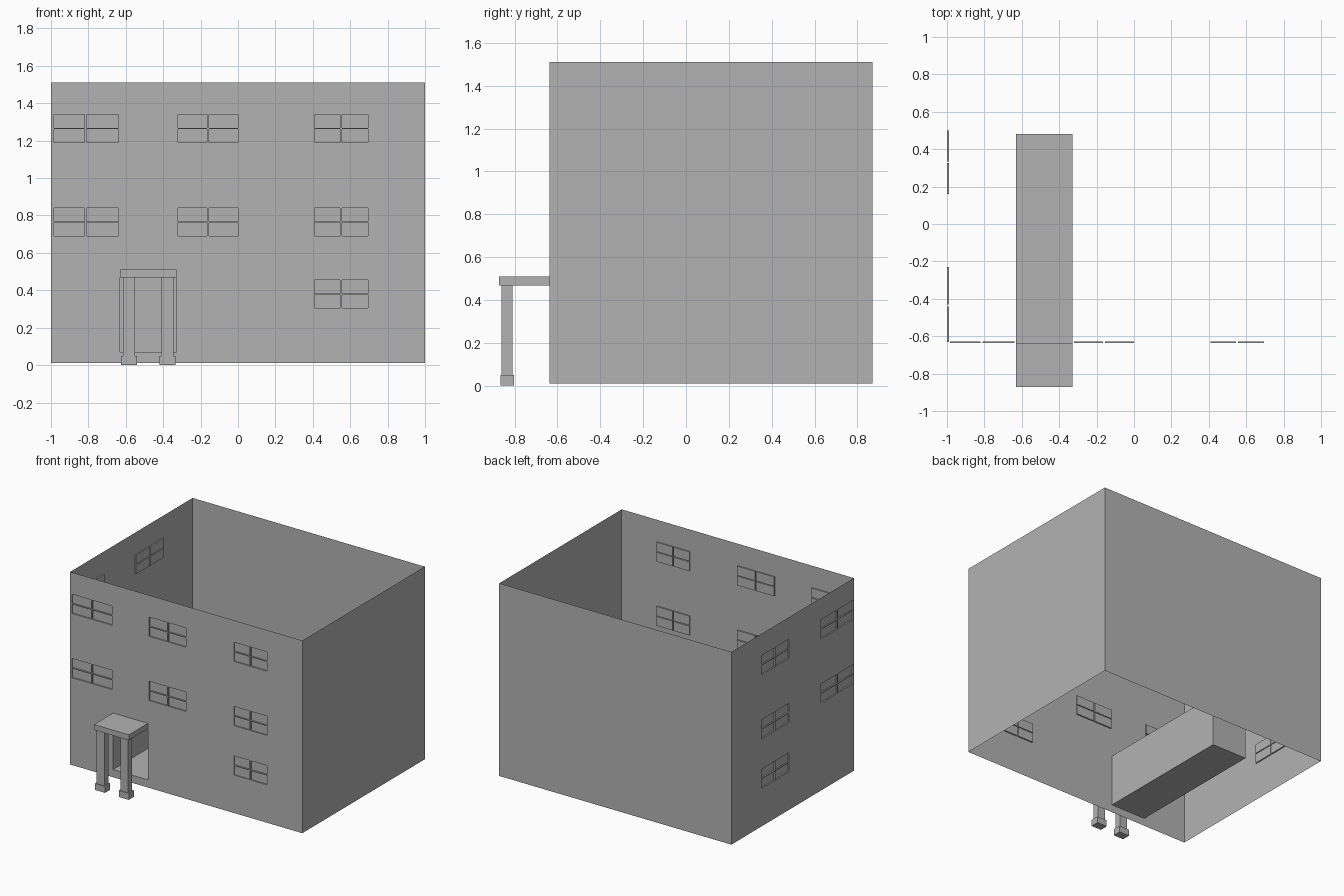
import bpy
import bmesh
from mathutils import Vector

cube = bpy.data.objects.get("Cube")
if cube:
    bpy.data.objects.remove(cube, do_unlink=True)

# Single plaster grey for the whole building
grey = bpy.data.materials.new("plaster_grey")
grey.use_nodes = True
COLOUR = (0.45, 0.45, 0.45, 1)
grey.diffuse_color = COLOUR
grey.node_tree.nodes["Principled BSDF"].inputs["Base Color"].default_value = COLOUR

X, FRONT, BACK = 1.0, -0.637, 0.87
BASE, TOP = 0.01, 1.51
DOOR = (-0.63, -0.33, 0.07, 0.47)
ROWS = (0.38, 0.765, 1.265)   # window centre heights


def finish(name, bm):
    mesh = bpy.data.meshes.new(name)
    bm.to_mesh(mesh)
    bm.free()
    mesh.materials.append(grey)
    obj = bpy.data.objects.new(name, mesh)
    bpy.context.collection.objects.link(obj)
    return obj


def box(name, x0, x1, y0, y1, z0, z1, open_front=False):
    bm = bmesh.new()
    bmesh.ops.create_cube(bm, size=1)
    for v in bm.verts:
        v.co = Vector((x1 if v.co.x > 0 else x0,
                       y1 if v.co.y > 0 else y0,
                       z1 if v.co.z > 0 else z0))
    if open_front:
        bm.normal_update()
        hole = [f for f in bm.faces if f.normal.y < -0.9]
        bmesh.ops.delete(bm, geom=hole, context="FACES")
    return finish(name, bm)


def panes(u0, u1, split, rows):
    """Four pane rectangles for every window in a column."""
    out = []
    for z in rows:
        for a, b in ((u0, split - 0.005), (split + 0.005, u1)):
            out += [(a, b, z - 0.075, z - 0.003), (a, b, z + 0.003, z + 0.075)]
    return out


def wall(name, place, u0, u1, recesses=(), holes=()):
    """Sheet wall cut into cells; panes are set back, holes left open."""
    cuts = list(recesses) + list(holes)
    us = sorted({u0, u1, *(c for r in cuts for c in r[:2])})
    zs = sorted({BASE, TOP, *(c for r in cuts for c in r[2:])})

    def inside(u, z, rects):
        return any(r[0] < u < r[1] and r[2] < z < r[3] for r in rects)

    bm = bmesh.new()
    grid = [[bm.verts.new(place(u, z)) for z in zs] for u in us]
    glass = []
    for i in range(len(us) - 1):
        for j in range(len(zs) - 1):
            u, z = (us[i] + us[i + 1]) / 2, (zs[j] + zs[j + 1]) / 2
            if inside(u, z, holes):
                continue
            face = bm.faces.new((grid[i][j], grid[i + 1][j],
                                 grid[i + 1][j + 1], grid[i][j + 1]))
            if inside(u, z, recesses):
                glass.append(face)
    bm.normal_update()
    for face in glass:
        bmesh.ops.inset_individual(bm, faces=[face], thickness=0, depth=-0.01)
    return finish(name, bm)


# Outer walls, open above and below
front_panes = (panes(-0.985, -0.64, -0.815, ROWS[1:])
               + panes(-0.32, 0.0, -0.16, ROWS[1:])
               + panes(0.41, 0.695, 0.55, ROWS))
side_panes = panes(-0.5, -0.16, -0.33, ROWS) + panes(0.23, 0.63, 0.435, ROWS[1:])
wall("front_wall", lambda u, z: (u, FRONT, z), -X, X, front_panes, [DOOR])
wall("right_wall", lambda u, z: (-X, -u, z), -BACK, -FRONT, side_panes)
wall("left_wall", lambda u, z: (X, u, z), FRONT, BACK)
wall("back_wall", lambda u, z: (-u, BACK, z), -X, X)

# Entrance passage behind the doorway
box("entrance_passage", DOOR[0], DOOR[1], FRONT, 0.48, DOOR[2], DOOR[3], open_front=True)

# Porch canopy with two footed pillars
box("porch_roof", DOOR[0], DOOR[1], -0.872, FRONT, 0.468, 0.51)
for side, x in (("right", -0.5825), ("left", -0.3775)):
    box(side + "_pillar", x - 0.0325, x + 0.0325, -0.86, -0.81, 0.05, 0.468)
    box(side + "_pillar_foot", x - 0.043, x + 0.043, -0.866, -0.802, 0, 0.05)
